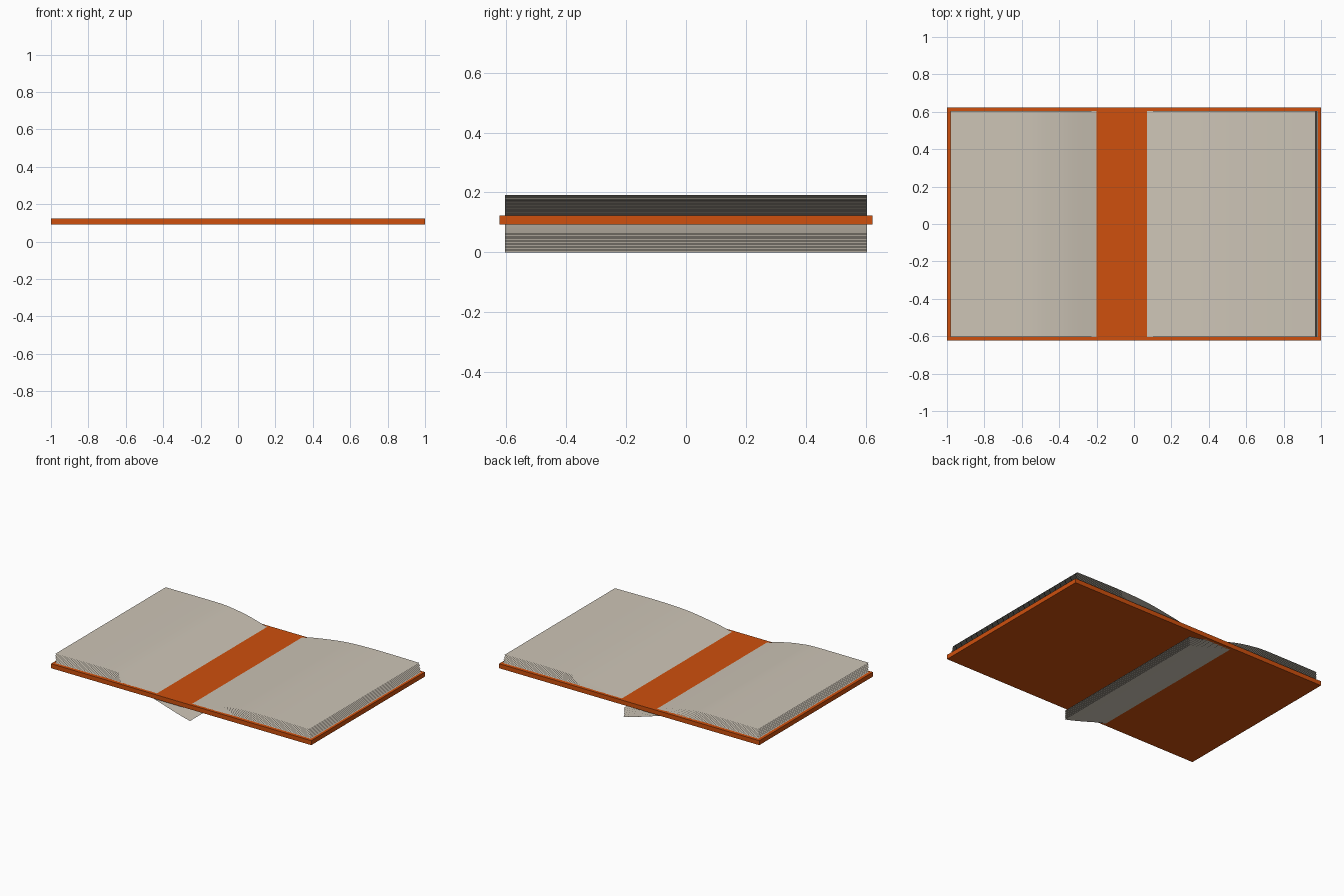
import bpy, bmesh

if "Cube" in bpy.data.objects:
    bpy.data.objects.remove(bpy.data.objects["Cube"])

def material(name, rgb):
    m = bpy.data.materials.new(name)
    m.diffuse_color = (*rgb, 1)
    m.use_nodes = True
    m.node_tree.nodes["Principled BSDF"].inputs["Base Color"].default_value = m.diffuse_color
    return m

COVER = material("burnt orange cover", (0.62, 0.08, 0.004))
PAPER = material("warm grey paper", (0.61, 0.555, 0.47))

def finish(bm, name, mat):
    mesh = bpy.data.meshes.new(name)
    bm.to_mesh(mesh)
    bm.free()
    mesh.materials.append(mat)
    ob = bpy.data.objects.new(name, mesh)
    bpy.context.collection.objects.link(ob)
    return ob

def spline(points, steps=4):
    """Smooth curve through a few points."""
    out = []
    n = len(points)
    for i in range(n - 1):
        p = [points[max(0, min(n - 1, i + k))] for k in (-1, 0, 1, 2)]
        for s in range(steps):
            t = s / steps
            out.append(tuple(
                0.5 * (2 * b + (c - a) * t + (2 * a - 5 * b + 4 * c - d) * t ** 2
                       + (3 * b - a - 3 * c + d) * t ** 3)
                for a, b, c, d in zip(*p)))
    out.append(points[-1])
    return out

def page_stack(name, bottom, top, count=14, half=0.605):
    """Paper-thin sheets blended between the lowest and highest page."""
    low, high = spline(bottom), spline(top)
    bm = bmesh.new()
    for i in range(count):
        f = i / (count - 1)
        rows = []
        for (xa, za), (xb, zb) in zip(low, high):
            x, z = xa + (xb - xa) * f, za + (zb - za) * f
            rows.append([bm.verts.new((x, y, z)) for y in (-half, half)])
        for a, b in zip(rows, rows[1:]):
            bm.faces.new((a[0], b[0], b[1], a[1])).smooth = True
    finish(bm, name, PAPER)

# flat cover board
bm = bmesh.new()
bmesh.ops.create_cube(bm, size=1)
for v in bm.verts:
    v.co.x *= 2.0
    v.co.y *= 1.248
    v.co.z = 0.1075 + v.co.z * 0.031
finish(bm, "cover", COVER)

# left pages sink through the cover towards the spine
xs = (-0.98, -0.75, -0.55, -0.45, -0.35, -0.25, -0.2, -0.08, 0.0, 0.055)
low = (0.125, 0.126, 0.127, 0.122, 0.107, 0.086, 0.073, 0.036, 0.013, 0.0)
high = (0.19, 0.191, 0.19, 0.18, 0.163, 0.137, 0.123, 0.09, 0.073, 0.063)
page_stack("left_pages", list(zip(xs, low)), list(zip(xs, high)))

# right pages rise out of the cover, with a slanted fore edge
xs = (0.05, 0.07, 0.12, 0.2, 0.4, 0.6, 0.8)
low = (0.095, 0.1, 0.112, 0.122, 0.126, 0.126, 0.126)
high = (0.115, 0.123, 0.135, 0.151, 0.179, 0.188, 0.188)
page_stack("right_pages",
           list(zip(xs, low)) + [(0.984, 0.125)],
           list(zip(xs, high)) + [(0.97, 0.186)])
